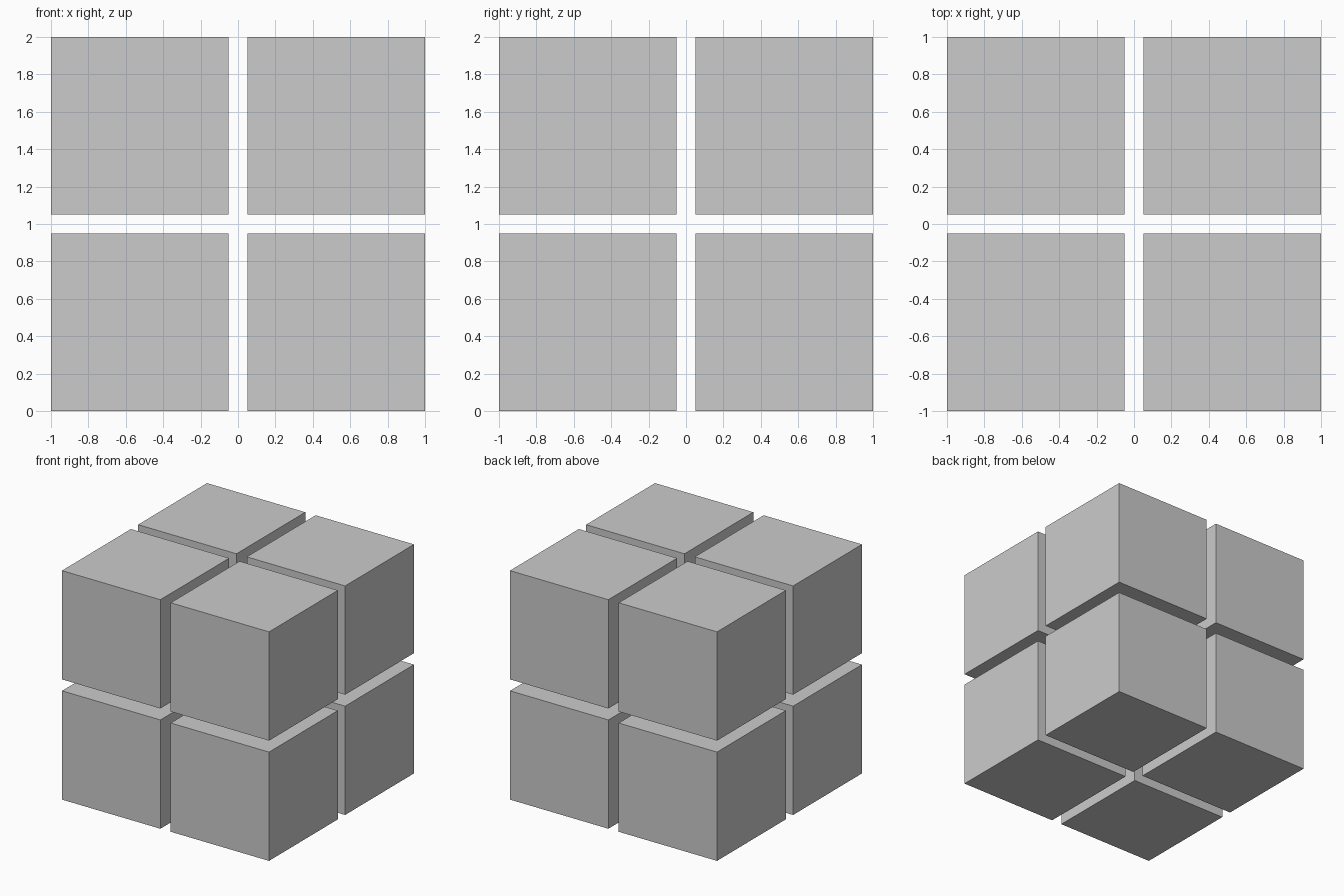
import bpy
from itertools import product

if "Cube" in bpy.data.objects:
    bpy.data.objects.remove(bpy.data.objects["Cube"])

SIZE = 0.95               # edge length of each block
OFFSET = 1 - SIZE / 2     # block centre distance from the middle planes

# Eight equal blocks, one per corner, separated by narrow gaps
for sx, sy, sz in product((-1, 1), repeat=3):
    bpy.ops.mesh.primitive_cube_add(
        size=SIZE, location=(sx * OFFSET, sy * OFFSET, 1 + sz * OFFSET))
    bpy.context.object.name = "block_{}_{}_{}".format(
        "top" if sz > 0 else "bottom",
        "back" if sy > 0 else "front",
        "right" if sx > 0 else "left")
